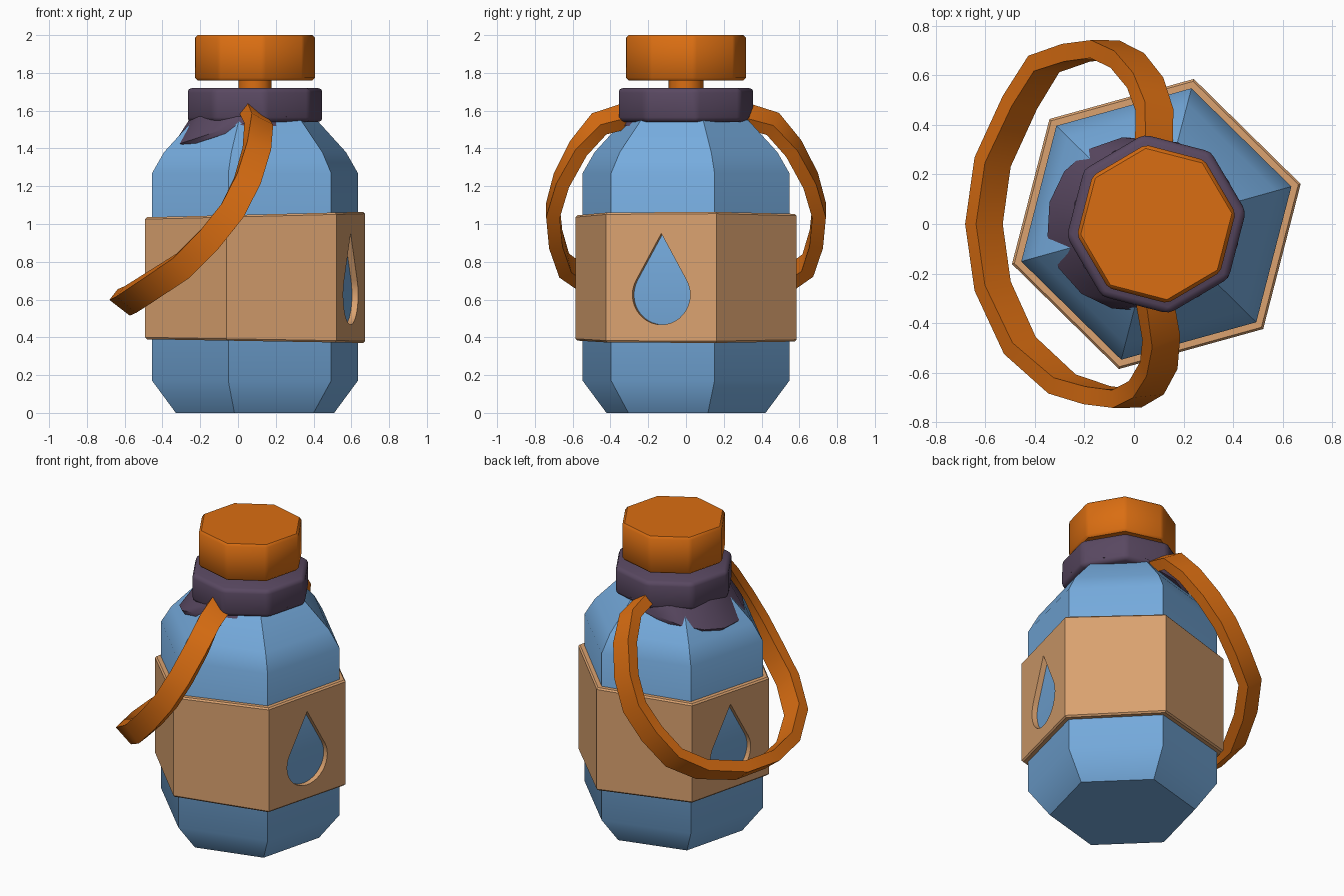
import bpy, bmesh, math
from mathutils import Vector, Matrix

cube = bpy.data.objects.get("Cube")
if cube:
    bpy.data.objects.remove(cube, do_unlink=True)

AXIS = 0.09                      # x of the bottle's centre line
TURN = math.radians(15.5)        # turn of the six-sided body


def material(name, rgb):
    m = bpy.data.materials.new(name)
    m.use_nodes = True
    m.diffuse_color = (*rgb, 1)
    bsdf = m.node_tree.nodes["Principled BSDF"]
    bsdf.inputs["Base Color"].default_value = (*rgb, 1)
    bsdf.inputs["Roughness"].default_value = 0.7
    return m


BLUE = material("sky blue", (0.18, 0.41, 0.73))
TAN = material("tan", (0.70, 0.36, 0.16))
ORANGE = material("orange", (0.70, 0.155, 0.006))
PURPLE = material("dark purple", (0.10, 0.065, 0.12))


def loft(name, rings, mat, cap=True, loop=False, bevel=0, segments=1):
    """Skin a row of equal-sized point rings into one object."""
    bm = bmesh.new()
    rows = [[bm.verts.new(p) for p in ring] for ring in rings]
    n = len(rows[0])
    pairs = list(zip(rows, rows[1:]))
    if loop:
        pairs.append((rows[-1], rows[0]))
    for a, b in pairs:
        for i in range(n):
            j = (i + 1) % n
            bm.faces.new((a[i], a[j], b[j], b[i]))
    if cap and not loop:
        bm.faces.new(rows[0][::-1])
        bm.faces.new(rows[-1])
    bmesh.ops.recalc_face_normals(bm, faces=bm.faces)
    if bevel:
        edges = [e for e in bm.edges if len(e.link_faces) == 2
                 and e.calc_face_angle() > 0.6]
        bmesh.ops.bevel(bm, geom=edges, offset=bevel, segments=segments,
                        profile=0.5, affect='EDGES', clamp_overlap=True)
    mesh = bpy.data.meshes.new(name)
    bm.to_mesh(mesh)
    bm.free()
    obj = bpy.data.objects.new(name, mesh)
    bpy.context.collection.objects.link(obj)
    mesh.materials.append(mat)
    return obj


def ring(r, z, n=6, turn=TURN, x=AXIS):
    step = 2 * math.pi / n
    return [Vector((x + r * math.cos(turn + i * step),
                    r * math.sin(turn + i * step), z)) for i in range(n)]


def smooth(obj, angle=35):
    bpy.ops.object.select_all(action='DESELECT')
    obj.select_set(True)
    bpy.context.view_layer.objects.active = obj
    bpy.ops.object.shade_smooth_by_angle(angle=math.radians(angle))


# Six-sided bottle body with chamfered base and sloping shoulder
profile = [(0.435, 0), (0.565, 0.17), (0.565, 1.27), (0.5, 1.38), (0.34, 1.55)]
body = loft("bottle_body", [ring(r, z) for r, z in profile], BLUE)
smooth(body)

# Wrap-around label, slightly taller towards the left
def label_ring(r, z, slope):
    return [p + Vector((0, 0, slope * (p.x - AXIS))) for p in ring(r, z)]

label = loft("label_band", [
    label_ring(0.55, 0.38, -0.017), label_ring(0.594, 0.38, -0.017),
    label_ring(0.604, 0.39, -0.017), label_ring(0.604, 1.04, 0.025),
    label_ring(0.594, 1.05, 0.025), label_ring(0.55, 1.05, 0.025)],
    TAN, loop=True)

# One long drop-shaped cutter opens a window on both opposite label faces
radius, middle, tip = 0.158, 0.625, 0.95
tangent = math.asin(radius / (tip - middle))
drop = [(0, tip)]
for i in range(25):
    a = tangent - (math.pi + 2 * tangent) * i / 24
    drop.append((radius * math.cos(a), middle + radius * math.sin(a)))
spin = Matrix.Translation((AXIS, 0, 0)) @ Matrix.Rotation(TURN - math.pi / 6, 4, 'Z')
cutter = loft("drop_cutter",
              [[spin @ Vector((x, y, z)) for y, z in drop] for x in (-1, 1)], BLUE)
cutter.hide_render = True
cut = label.modifiers.new("drop_windows", 'BOOLEAN')
cut.operation = 'DIFFERENCE'
cut.solver = 'EXACT'
cut.object = cutter
bpy.context.view_layer.objects.active = label
bpy.ops.object.modifier_apply(modifier=cut.name)
bpy.data.objects.remove(cutter, do_unlink=True)
label.data.materials.clear()
label.data.materials.append(TAN)
for face in label.data.polygons:
    face.material_index = 0
smooth(label)

# Collar, neck and cap
EIGHT = math.radians(8)
collar = loft("collar", [ring(0.365, z, 8, EIGHT) for z in (1.54, 1.72)],
              PURPLE, bevel=0.025, segments=2)
smooth(collar, 50)
neck = loft("neck", [ring(0.092, z, 10) for z in (1.7, 1.78)], ORANGE)
smooth(neck, 40)
cap = loft("cap", [ring(0.323, z, 8, EIGHT) for z in (1.76, 2)],
           ORANGE, bevel=0.014)
smooth(cap)

# Drooping collar flap that lies over the shoulder on the right side
flap_edge = ring(0.352, 1.54, 16, EIGHT, x=0)
for p in flap_edge:
    p.z += 0.33 * min(0, p.x - 0.04)
flap_low = [p + Vector((0.02, 0, -0.02)) for p in flap_edge]
flap = loft("collar_flap", [flap_low, flap_edge, ring(0.34, 1.57, 16, EIGHT)], PURPLE)
smooth(flap, 40)

# Carrying strap: half a path, mirrored, swept with a flat section
half = [(0.08, 0.29, 1.58), (0.11, 0.46, 1.53), (0.10, 0.57, 1.40),
        (0.05, 0.66, 1.23), (-0.03, 0.705, 1.07), (-0.15, 0.69, 0.92),
        (-0.29, 0.645, 0.78), (-0.46, 0.49, 0.67), (-0.57, 0.25, 0.60)]
front = [Vector((x, -y, z)) for x, y, z in half]
back = [Vector((x - 0.25 * max(0, y - 0.35) * (z > 0.7), y, z)) for x, y, z in half]
path = front + [Vector((-0.605, 0, 0.585))] + back[::-1]
across = Vector((-0.79, 0, 0.61))
sections = []
for i, p in enumerate(path):
    along = (path[min(i + 1, len(path) - 1)] - path[max(i - 1, 0)]).normalized()
    wide = (across - along * across.dot(along)).normalized() * 0.068
    thick = along.cross(wide).normalized() * 0.036
    sections.append([p + wide + thick, p - wide + thick,
                     p - wide - thick, p + wide - thick])
strap = loft("carrying_strap", sections, ORANGE)
smooth(strap, 40)
